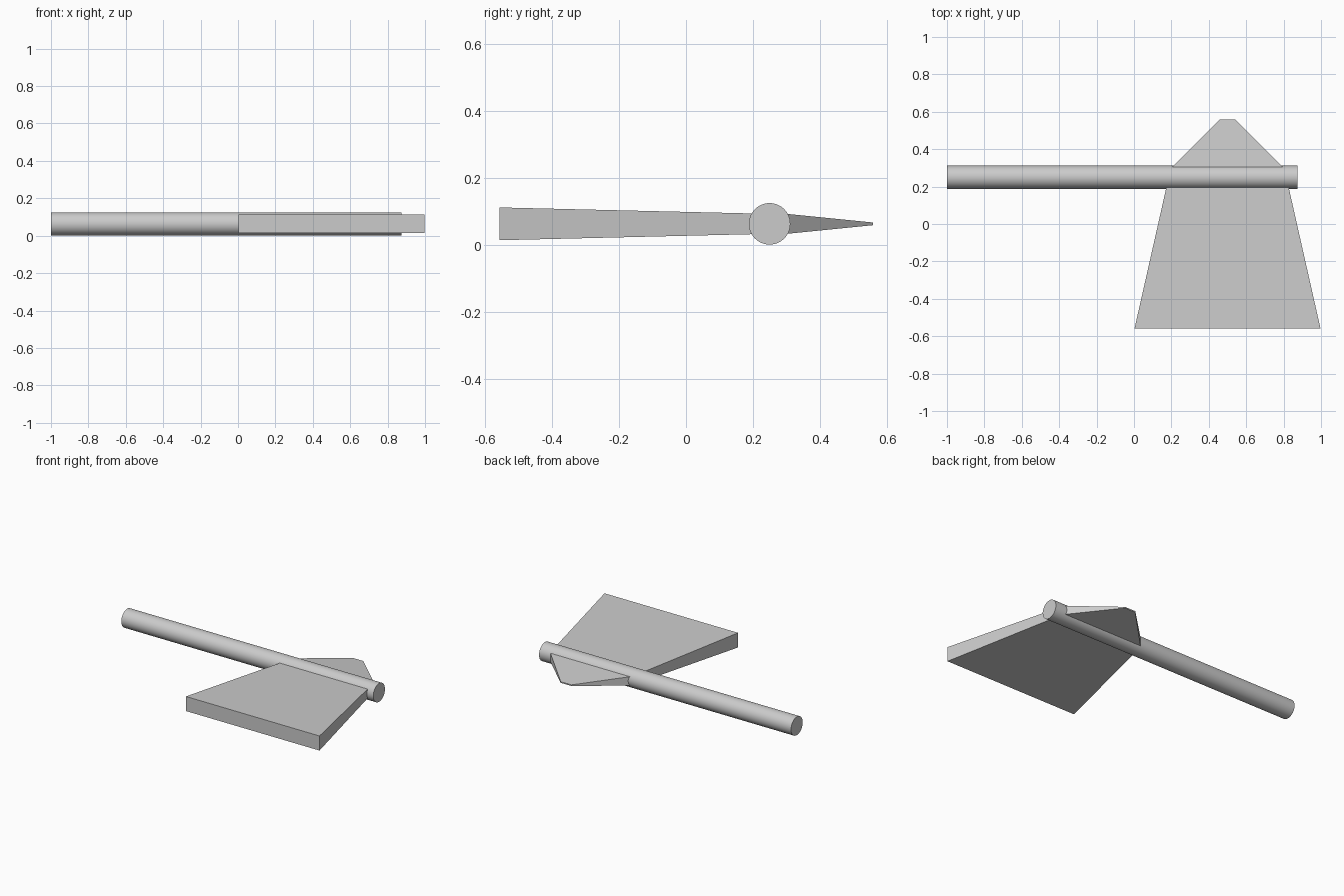
import bpy, bmesh, math

if "Cube" in bpy.data.objects:
    bpy.data.objects.remove(bpy.data.objects["Cube"])

AXIS_Y, AXIS_Z, RADIUS = 0.25, 0.063, 0.062


def tapered_block(name, x_mid, end_a, end_b):
    """Loft between two rectangles, each given as (y, half width, half height)."""
    bm = bmesh.new()
    bmesh.ops.create_cube(bm, size=2)
    for v in bm.verts:
        y, w, h = end_a if v.co.y < 0 else end_b
        v.co = (x_mid + v.co.x * w, y, AXIS_Z + v.co.z * h)
    mesh = bpy.data.meshes.new(name)
    bm.to_mesh(mesh)
    bm.free()
    obj = bpy.data.objects.new(name, mesh)
    bpy.context.collection.objects.link(obj)
    return obj


# Round shaft along x
x0, x1 = -1.0, 0.875
bpy.ops.mesh.primitive_cylinder_add(
    vertices=64, radius=RADIUS, depth=x1 - x0,
    location=((x0 + x1) / 2, AXIS_Y, AXIS_Z), rotation=(0, math.pi / 2, 0))
bpy.context.object.name = "handle"
bpy.ops.object.shade_smooth_by_angle(angle=math.radians(30))

# Flared broad head, buried in the shaft at its narrow end
tapered_block("head", 0.5, (-0.558, 0.497, 0.049), (0.24, 0.317, 0.030))

# Tapered rear spike
tapered_block("rear_spike", 0.5, (0.28, 0.32, 0.032), (0.56, 0.04, 0.004))
